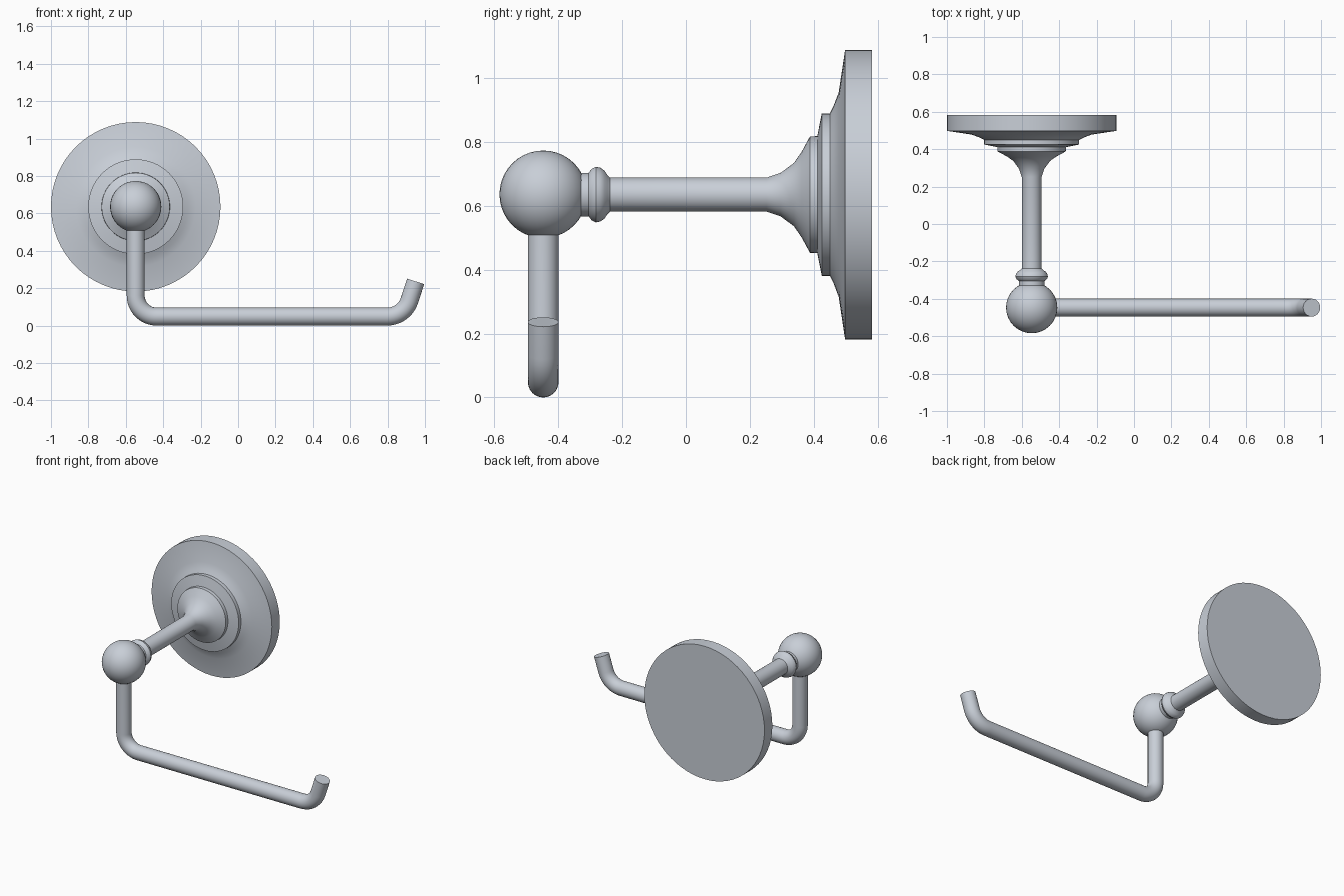
import bpy, bmesh, math
from mathutils import Vector

if "Cube" in bpy.data.objects:
    bpy.data.objects.remove(bpy.data.objects["Cube"])

AX, AZ = -0.547, 0.635      # wall-mount axis
BALL_Y, TUBE_R = -0.447, 0.048

metal = bpy.data.materials.new("brushed_silver")
metal.diffuse_color = (0.58, 0.62, 0.68, 1)
metal.use_nodes = True
metal.node_tree.nodes["Principled BSDF"].inputs["Base Color"].default_value = metal.diffuse_color


def finish(bm, name, angle=35):
    bmesh.ops.recalc_face_normals(bm, faces=bm.faces)
    me = bpy.data.meshes.new(name)
    bm.to_mesh(me)
    bm.free()
    me.materials.append(metal)
    ob = bpy.data.objects.new(name, me)
    bpy.context.collection.objects.link(ob)
    bpy.ops.object.select_all(action='DESELECT')
    ob.select_set(True)
    bpy.context.view_layer.objects.active = ob
    bpy.ops.object.shade_smooth_by_angle(angle=math.radians(angle))
    return ob


def skin(bm, rings):
    """Bridge successive vertex rings and cap both ends."""
    n = len(rings[0])
    for a, b in zip(rings, rings[1:]):
        for i in range(n):
            j = (i + 1) % n
            bm.faces.new((a[i], a[j], b[j], b[i]))
    bm.faces.new(rings[0])
    bm.faces.new(rings[-1])


def turned(name, profile, n=48):
    """Lathe (y, radius) points around the mount axis."""
    bm = bmesh.new()
    rings = [[bm.verts.new((AX + r * math.cos(math.tau * i / n), y,
                            AZ + r * math.sin(math.tau * i / n)))
              for i in range(n)] for y, r in profile]
    skin(bm, rings)
    return finish(bm, name)


# Wall plate with concave face and two steps
turned("wall_plate", [(0.583, 0.453), (0.498, 0.453), (0.478, 0.32), (0.463, 0.28),
                      (0.45, 0.254), (0.425, 0.254), (0.411, 0.183), (0.388, 0.182)], 64)

# Flared post
turned("post", [(0.40, 0.182), (0.388, 0.182), (0.362, 0.134), (0.338, 0.099),
                (0.296, 0.068), (0.252, 0.053), (-0.26, 0.053)])

# Collar bead and neck behind the ball
turned("collar", [(-0.238, 0.053), (-0.246, 0.061), (-0.255, 0.075), (-0.268, 0.084),
                  (-0.282, 0.087), (-0.295, 0.081), (-0.305, 0.068), (-0.35, 0.068)])

# Ball joint
bm = bmesh.new()
bmesh.ops.create_uvsphere(bm, u_segments=32, v_segments=20, radius=0.137)
bmesh.ops.translate(bm, verts=bm.verts, vec=(AX, BALL_Y, 0.636))
finish(bm, "ball_joint")

# Bent roll arm: centre line in the x-z plane with two rounded bends
path = [Vector((AX, 0.6))]
R1, R2, tilt = 0.112, 0.125, math.radians(72)
for i in range(13):
    a = math.pi + math.pi / 2 * i / 12
    path.append(Vector((AX + R1 + R1 * math.cos(a), TUBE_R + R1 + R1 * math.sin(a))))
for i in range(11):
    a = tilt * i / 10
    path.append(Vector((0.798 + R2 * math.sin(a), TUBE_R + R2 * (1 - math.cos(a)))))
path.append(path[-1] + 0.107 * Vector((math.cos(tilt), math.sin(tilt))))

bm = bmesh.new()
rings, n = [], 24
for k, p in enumerate(path):
    t = (path[min(k + 1, len(path) - 1)] - path[max(k - 1, 0)]).normalized()
    # Keep the straight runs and the free end square to their direction
    if k == 1:
        t = Vector((0, -1))
    elif k in (13, 14):
        t = Vector((1, 0))
    elif k >= len(path) - 2:
        t = Vector((math.cos(tilt), math.sin(tilt)))
    nx, nz = -t.y, t.x
    ring = []
    for i in range(n):
        c = TUBE_R * math.cos(math.tau * i / n)
        s = TUBE_R * math.sin(math.tau * i / n)
        ring.append(bm.verts.new((p.x + nx * c, BALL_Y + s, p.y + nz * c)))
    rings.append(ring)
skin(bm, rings)
finish(bm, "roll_arm")
